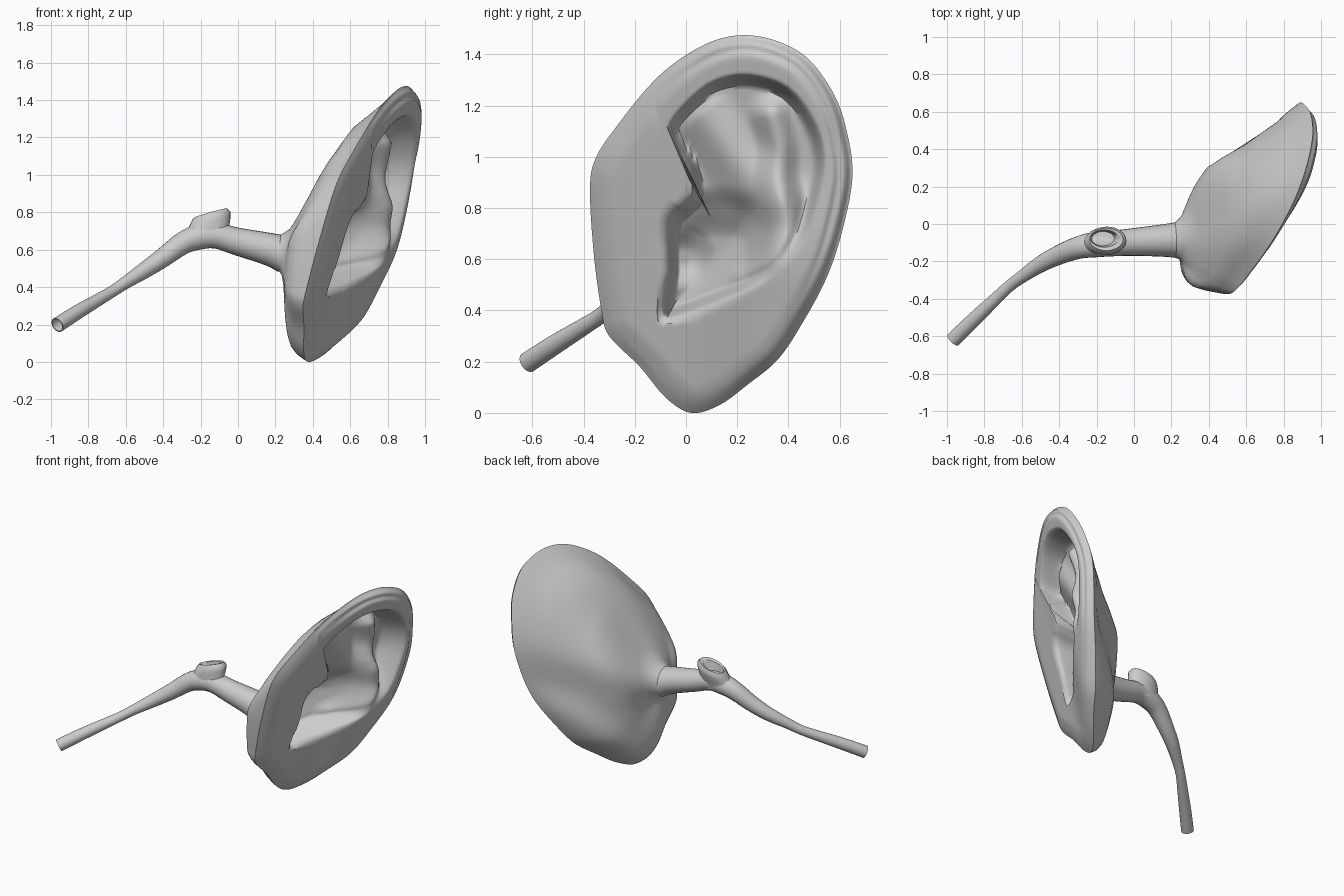
import bpy
import bmesh
import math
from mathutils import Vector
from mathutils.geometry import intersect_point_line

if "Cube" in bpy.data.objects:
    bpy.data.objects.remove(bpy.data.objects["Cube"])

grey = bpy.data.materials.new("matte_grey")
grey.use_nodes = True
grey.diffuse_color = (0.6, 0.6, 0.6, 1)
grey.node_tree.nodes["Principled BSDF"].inputs["Base Color"].default_value = (0.6, 0.6, 0.6, 1)


def step(a, b, v):
    t = min(1, max(0, (v - a) / (b - a)))
    return t * t * (3 - 2 * t)


def spline(points, sub, closed=True):
    """Smooth curve through the points."""
    pts = [Vector(p) for p in points]
    n, out = len(pts), []
    pick = (lambda i: pts[i % n]) if closed else (lambda i: pts[min(n - 1, max(0, i))])
    for i in range(n if closed else n - 1):
        a, b, c, d = (pick(i + k) for k in (-1, 0, 1, 2))
        for s in range(sub):
            t = s / sub
            out.append(b + (c - a) * (t / 2) + (a * 2 - b * 5 + c * 4 - d) * (t * t / 2)
                       + (b * 3 - a - c * 3 + d) * (t ** 3 / 2))
    return out if closed else out + [pts[-1]]


def loft(name, rings):
    """Skin a list of rings that have equal vertex counts."""
    bm = bmesh.new()
    loops = [[bm.verts.new(p) for p in ring] for ring in rings]
    n = len(loops[0])
    for a, b in zip(loops, loops[1:]):
        for i in range(n):
            j = (i + 1) % n
            bm.faces.new((a[i], a[j], b[j], b[i]))
    bm.faces.new(loops[-1])
    bmesh.ops.recalc_face_normals(bm, faces=bm.faces)
    mesh = bpy.data.meshes.new(name)
    bm.to_mesh(mesh)
    bm.free()
    mesh.materials.append(grey)
    obj = bpy.data.objects.new(name, mesh)
    bpy.context.collection.objects.link(obj)
    bpy.ops.object.select_all(action="DESELECT")
    bpy.context.view_layer.objects.active = obj
    obj.select_set(True)
    bpy.ops.object.shade_smooth_by_angle(angle=math.radians(50))


def path_distance(p, path, closed=True):
    best = 9
    for i in range(len(path) if closed else len(path) - 1):
        a, b = path[i], path[(i + 1) % len(path)]
        t = intersect_point_line(p, a, b)[1]
        best = min(best, (p - a.lerp(b, min(1, max(0, t)))).length)
    return best


def is_inside(p, path):
    inside = False
    for i, a in enumerate(path):
        b = path[i - 1]
        if (a.y > p.y) != (b.y > p.y) and p.x < (b.x - a.x) * (p.y - a.y) / (b.y - a.y) + a.x:
            inside = not inside
    return inside


def depth_inside(p, path):
    """Distance to a closed path, positive inside it."""
    return path_distance(p, path) * (1 if is_inside(p, path) else -1)


# Ear contours as (y, z)
outline = spline([(.02, 0), (.13, .03), (.24, .11), (.36, .21), (.46, .36), (.55, .53),
                  (.61, .71), (.65, .92), (.63, 1.09), (.58, 1.24), (.48, 1.38), (.36, 1.45),
                  (.23, 1.475), (.1, 1.45), (-.04, 1.37), (-.15, 1.27), (-.27, 1.12),
                  (-.35, 1), (-.375, .88), (-.36, .62), (-.33, .4), (-.3, .3),
                  (-.18, .18), (-.08, .06)], 5)
hollow = spline([(-.07, 1.12), (.02, 1.23), (.12, 1.3), (.25, 1.32), (.4, 1.27), (.5, 1.14),
                 (.54, 1), (.52, .85), (.46, .66), (.34, .53), (.16, .45), (0, .39), (-.09, .38),
                 (-.07, .55), (-.07, .74), (.02, .84), (.01, .95), (-.05, 1.04)], 3)
concha = spline([(-.09, .38), (.02, .4), (.16, .47), (.27, .57), (.32, .68), (.27, .8),
                 (.14, .84), (.02, .82), (-.07, .74), (-.06, .55)], 3)
antihelix = spline([(.25, .5), (.36, .6), (.39, .75), (.36, .9), (.36, 1.04), (.33, 1.16)], 3, False)
lower_crus = spline([(.34, .84), (.22, .95), (.12, 1.08), (.06, 1.16)], 3, False)


def plane_x(p):
    """Slanted plane of the ear, bowed out at the lower rear."""
    return .36 + .35 * p.x + .31 * p.y + .075 * step(-.05, .35, p.x) * step(1.1, .5, p.y)


def face_height(p, edge):
    """Relief of the ear's face above its slanted plane."""
    h = .015 * step(0, .03, edge) + .025 * step(0, .1, edge)
    h += .025 * step(-.1, .3, p.x) * step(0, .05, edge)
    h -= .01 * step(.025, 0, abs(edge - .055)) * step(-.1, .1, p.x) * step(.3, .8, p.y)
    d = depth_inside(p, hollow)
    if d > -.02:
        fade = step(.22, .36, p.x) * step(.95, .5, p.y)
        h -= .16 * (1 - fade) * step(-.005, .045, d)
        h += .08 * step(.1, 0, path_distance(p, antihelix, False)) * step(0, .08, d) * (1 - fade * .7)
        h += .05 * step(.15, 0, path_distance(p, lower_crus, False)) * step(0, .08, d)
        c = depth_inside(p, concha)
        h -= .04 * step(-.05, .04, c) + .07 * step(0, .16, c)
        # pit leading into the canal
        h -= .05 * step(.13, .02, (p - Vector((-.01, .61))).length) * step(0, .03, d)
    return h


# Back shell profiles: radial share, then depth for top, rear, and front or bottom
profile = [(.97, .04, .04, .15), (.92, .1, .1, .36), (.84, .22, .18, .56), (.75, .36, .3, .66),
           (.65, .45, .44, .72), (.55, .54, .62, .76), (.47, .6, .74, .78), (.35, .68, .82, .8),
           (.25, .75, .87, .815), (.15, .82, .91, .84), (.05, .9, .95, .9), (0, 1, 1, 1)]
middle = Vector((.12, .72))
canal_centre = Vector((-.085, .58))


def back_ring(row):
    r, top, rear, front = row
    ring = []
    for p in outline:
        u = (p - middle).normalized()
        s = (canal_centre + u * .095).lerp(p, r)
        forward = max(0, -u.x) ** 2
        low = step(.55, -.1, u.y)
        w_top = max(0, u.y) ** 2 + forward * (1 - low)
        w_rear = max(0, u.x) ** 2
        w_front = forward * low + max(0, -u.y) ** 2
        d = (top * w_top + rear * w_rear + front * w_front) / (w_top + w_rear + w_front)
        x0 = plane_x(p)
        ring.append(Vector((x0 + (.22 - x0) * d, s.x, s.y)))
    return ring


def hollow_share(p):
    """Share of the way out from the middle at which the hollow's edge lies."""
    low, high = 0, 1
    for _ in range(14):
        mid = (low + high) / 2
        if is_inside(middle.lerp(p, mid), hollow):
            low = mid
        else:
            high = mid
    return low


shares = [hollow_share(p) for p in outline]


def face_ring(t):
    """Ring of the face: t runs 0 at the rim, 1 at the hollow's edge, 2 at the middle."""
    ring = []
    for p, share in zip(outline, shares):
        s = middle.lerp(p, 1 - t * (1 - share) if t < 1 else share * (2 - t))
        edge = path_distance(s, outline) if t > 0 else 0
        ring.append(Vector((plane_x(s) + face_height(s, edge), s.x, s.y)))
    return ring


# Outer ear: funnel-shaped back joined to the sculpted face
rings = [back_ring(row) for row in reversed(profile)]
rings += [face_ring(i / 18) for i in range(18)]
rings += [face_ring(1 + (i / 34) ** 1.2) for i in range(34)]
loft("outer_ear", rings)


def tube_rings(path, sides=24):
    """Round rings along a path of (x, y, z, radius)."""
    rings = []
    for i, p in enumerate(path):
        a, b = path[max(0, i - 1)], path[min(len(path) - 1, i + 1)]
        t = (b - a).to_3d().normalized()
        side = t.cross(Vector((0, 0, 1))).normalized()
        up = side.cross(t)
        rings.append([p.to_3d() + (side * math.cos(k * math.tau / sides)
                      + up * math.sin(k * math.tau / sides)) * p.w for k in range(sides)])
    return rings


# Canal narrowing into a thin tube with an open end
canal = spline([(.25, -.085, .575, .1), (.17, -.088, .602, .088), (0, -.096, .643, .074),
                (-.12, -.105, .675, .068), (-.22, -.112, .665, .067), (-.3, -.127, .632, .06),
                (-.4, -.165, .558, .052), (-.5, -.215, .49, .044), (-.6, -.283, .425, .034),
                (-.67, -.335, .378, .031), (-.75, -.41, .33, .034), (-.86, -.515, .265, .039),
                (-.966, -.618, .197, .041)], 3, False)
rings = tube_rings(canal)
end = sum(rings[-1], Vector()) / len(rings[-1])
lip = [end.lerp(p, .85) for p in rings[-1]]
inward = (canal[-2] - canal[-1]).to_3d().normalized() * .1
loft("ear_canal", rings + [lip, [p + inward for p in lip]])


# Small hollow socket on top of the canal: (x, y, z, width, depth, tilt)
socket = [(-.17, -.108, .65, .14, .062, -.2), (-.16, -.1, .71, .112, .068, .05),
          (-.15, -.09, .75, .11, .074, .2), (-.145, -.086, .778, .104, .072, .26),
          (-.148, -.082, .795, .09, .06, .28), (-.158, -.078, .788, .075, .046, .28),
          (-.165, -.078, .73, .06, .038, .2)]
rings = []
for x, y, z, w, d, tilt in socket:
    ring = []
    for k in range(24):
        c, s = math.cos(k * math.tau / 24), math.sin(k * math.tau / 24)
        ring.append(Vector((x + w * c, y + d * s, z + tilt * w * c - .1 * d * s)))
    rings.append(ring)
loft("canal_socket", rings)
